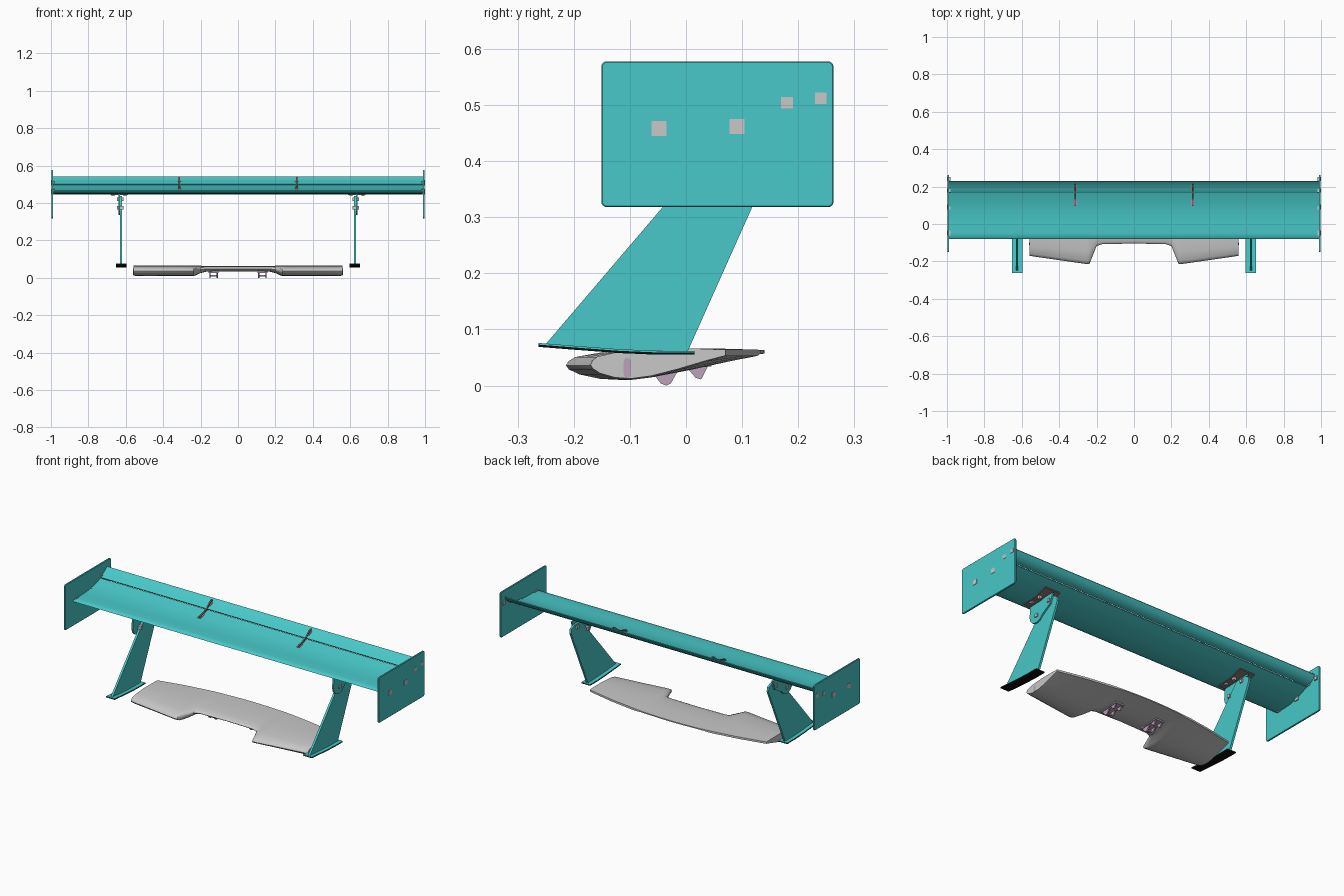
import bpy, bmesh, math

if "Cube" in bpy.data.objects:
    bpy.data.objects.remove(bpy.data.objects["Cube"])


def material(name, r, g, b):
    m = bpy.data.materials.new(name)
    m.diffuse_color = (r, g, b, 1)
    m.use_nodes = True
    m.node_tree.nodes["Principled BSDF"].inputs["Base Color"].default_value = m.diffuse_color
    return m


TEAL = material("teal", 0.065, 0.58, 0.58)
GREY = material("light grey", 0.58, 0.58, 0.58)
MAUVE = material("mauve metal", 0.50, 0.36, 0.48)
STEEL = material("brown steel", 0.25, 0.17, 0.17)
BLACK = material("black", 0.004, 0.004, 0.004)


def loft(name, rings, mat, smooth=None):
    """Skin a row of matching closed rings and cap both ends."""
    bm = bmesh.new()
    vs = [[bm.verts.new(p) for p in ring] for ring in rings]
    n = len(vs[0])
    for a, b in zip(vs, vs[1:]):
        for i in range(n):
            j = (i + 1) % n
            bm.faces.new((a[i], a[j], b[j], b[i]))
    bm.faces.new(vs[0][::-1])
    bm.faces.new(vs[-1])
    bmesh.ops.recalc_face_normals(bm, faces=bm.faces)
    me = bpy.data.meshes.new(name)
    bm.to_mesh(me)
    bm.free()
    me.materials.append(mat)
    ob = bpy.data.objects.new(name, me)
    bpy.context.collection.objects.link(ob)
    if smooth:
        bpy.ops.object.select_all(action='DESELECT')
        ob.select_set(True)
        bpy.context.view_layer.objects.active = ob
        bpy.ops.object.shade_smooth_by_angle(angle=math.radians(smooth))
    return ob


def prism(name, profile, x0, x1, mat, smooth=None):
    """Extrude a (y, z) profile from x0 to x1."""
    return loft(name, [[(x, y, z) for y, z in profile] for x in (x0, x1)], mat, smooth)


def box(name, x0, x1, y0, y1, z0, z1, mat):
    return prism(name, [(y0, z0), (y1, z0), (y1, z1), (y0, z1)], x0, x1, mat)


def rounded(y0, y1, z0, z1, r):
    pts = []
    for k, (cy, cz) in enumerate([(y1 - r, z1 - r), (y0 + r, z1 - r),
                                  (y0 + r, z0 + r), (y1 - r, z0 + r)]):
        for i in range(5):
            a = math.pi / 2 * (k + i / 4)
            pts.append((cy + r * math.cos(a), cz + r * math.sin(a)))
    return pts


# upper wing: main blade and steep rear flap
prism("main_blade", [(-.081, .458), (-.075, .464), (-.05, .467), (0, .467), (.04, .468),
                     (.08, .473), (.12, .481), (.168, .497), (.167, .493), (.12, .473),
                     (.08, .460), (.04, .451), (0, .447), (-.04, .448), (-.07, .452)],
      -.99, .99, TEAL, 50)
prism("rear_flap", [(.166, .503), (.171, .508), (.185, .513), (.2, .521), (.215, .531),
                    (.227, .542), (.229, .538), (.218, .519), (.2, .505), (.182, .498),
                    (.170, .497)], -.99, .99, TEAL, 50)

# lower wing: cambered section lofted over the span, centre thinner and notched
TOP = [(0, .036), (.015, .044), (.05, .051), (.2, .060), (.5, .066), (.8, .066), (1, .064)]
BOTTOM = [(1, .053), (.85, .043), (.65, .028), (.45, .015), (.3, .010), (.18, .012),
          (.07, .020), (.015, .029)]
half = [(.56, -.17, .95), (.54, -.173, 1), (.4, -.193, 1), (.255, -.214, 1), (.238, -.213, 1),
        (.225, -.18, .92), (.2, -.118, .7), (.17, -.108, .56), (.08, -.106, .54)]
stations = [(-x, f, k) for x, f, k in half] + [(0, -.104, .54)] + half[::-1]
rings = []
for x, front, k in stations:
    back = .14 - .07 * (x / .56) ** 2
    rings.append([(x, front + u * (back - front), .062 + (z - .062) * k)
                  for u, z in TOP + BOTTOM])
loft("lower_wing", rings, GREY, 35)

for s, side in ((-1, "left"), (1, "right")):
    # end plate and its square fasteners
    plate = prism(side + "_end_plate", rounded(-.151, .263, .318, .578, .01),
                  s * .988, s * .998, TEAL)
    bev = plate.modifiers.new("edge", 'BEVEL')
    bev.width, bev.segments = .002, 1
    for i, (y, z, h) in enumerate([(-.048, .458, .0135), (.091, .462, .0135),
                                   (.18, .504, .0105), (.24, .512, .0105)]):
        box(f"{side}_end_plate_bolt_{i}", s * .982, s, y - h, y + h, z - h, z + h, GREY)

    # raked pillar
    prism(side + "_pillar", [(-.25, .074), (-.12, .064), (.003, .061), (.118, .318),
                             (.155, .40), (.15, .425), (.125, .437), (.06, .437)],
          s * .619, s * .631, TEAL)
    # hanger plate with rounded lower front, and its flange under the blade
    arc = [(.0 + .05 * math.cos(math.radians(a)), .385 + .05 * math.sin(math.radians(a)))
           for a in range(180, 331, 25)]
    prism(side + "_hanger", [(-.045, .445)] + arc + [(.11, .40), (.13, .455)],
          s * .631, s * .640, TEAL)
    prism(side + "_hanger_flange", [(-.045, .443), (.05, .447), (.125, .468), (.125, .474),
                                    (.05, .455), (-.045, .45)],
          s * .587, s * .683, STEEL)
    for i, (y, z) in enumerate([(.005, .375), (.10, .42)]):
        box(f"{side}_hanger_bolt_{i}", s * .612, s * .646, y - .009, y + .009,
            z - .009, z + .009, GREY)
    for i, (x, y) in enumerate([(.603, .0), (.603, .06), (.667, .0), (.667, .06)]):
        box(f"{side}_flange_bolt_{i}", s * (x - .008), s * (x + .008), y - .008, y + .008,
            .437, .455, GREY)

    # curved foot with a black sole
    foot = [(-.263, .076), (-.2, .071), (-.12, .065), (-.05, .062), (.015, .062)]
    prism(side + "_foot", foot + [(y, z - .003) for y, z in foot[::-1]],
          s * .597, s * .652, TEAL)
    prism(side + "_foot_sole", [(y, z - .003) for y, z in foot]
          + [(y, z - .007) for y, z in foot[::-1]], s * .597, s * .652, BLACK)

    # flap link riding on the blade
    prism(side + "_flap_link", [(.095, .475), (.14, .486), (.168, .496), (.2, .518),
                                (.215, .530), (.212, .541), (.196, .535), (.17, .513),
                                (.14, .497), (.095, .485)], s * .310, s * .317, STEEL)
    prism(side + "_flap_link_foot", [(.095, .476), (.13, .484), (.13, .488), (.095, .480)],
          s * .304, s * .322, MAUVE)
    prism(side + "_flap_link_head", [(.185, .512), (.21, .527), (.21, .531), (.185, .517)],
          s * .304, s * .322, MAUVE)

    # mounting bracket below the lower wing: base pad and paired lugs
    prism(side + "_lower_bracket_pad", [(-.07, .026), (.045, .034), (.045, .043), (-.07, .040)],
          s * .103, s * .157, MAUVE)
    for i, x in enumerate((.108, .146)):
        prism(f"{side}_lower_bracket_front_lug_{i}", [(-.065, .03), (-.045, .004), (-.035, 0),
                                                      (-.027, .004), (-.01, .034)],
              s * x, s * (x + .007), MAUVE)
        prism(f"{side}_lower_bracket_rear_lug_{i}", [(.0, .034), (.017, .014), (.027, .011),
                                                     (.04, .036)],
              s * x, s * (x + .007), MAUVE)
    box(side + "_lower_bracket_pin", s * .108, s * .153, -.041, -.031, .006, .014, MAUVE)

    # slotted insert on the lower wing tip
    prism(side + "_tip_insert", rounded(-.111, -.098, .014, .049, .006),
          s * .558, s * .562, MAUVE)
